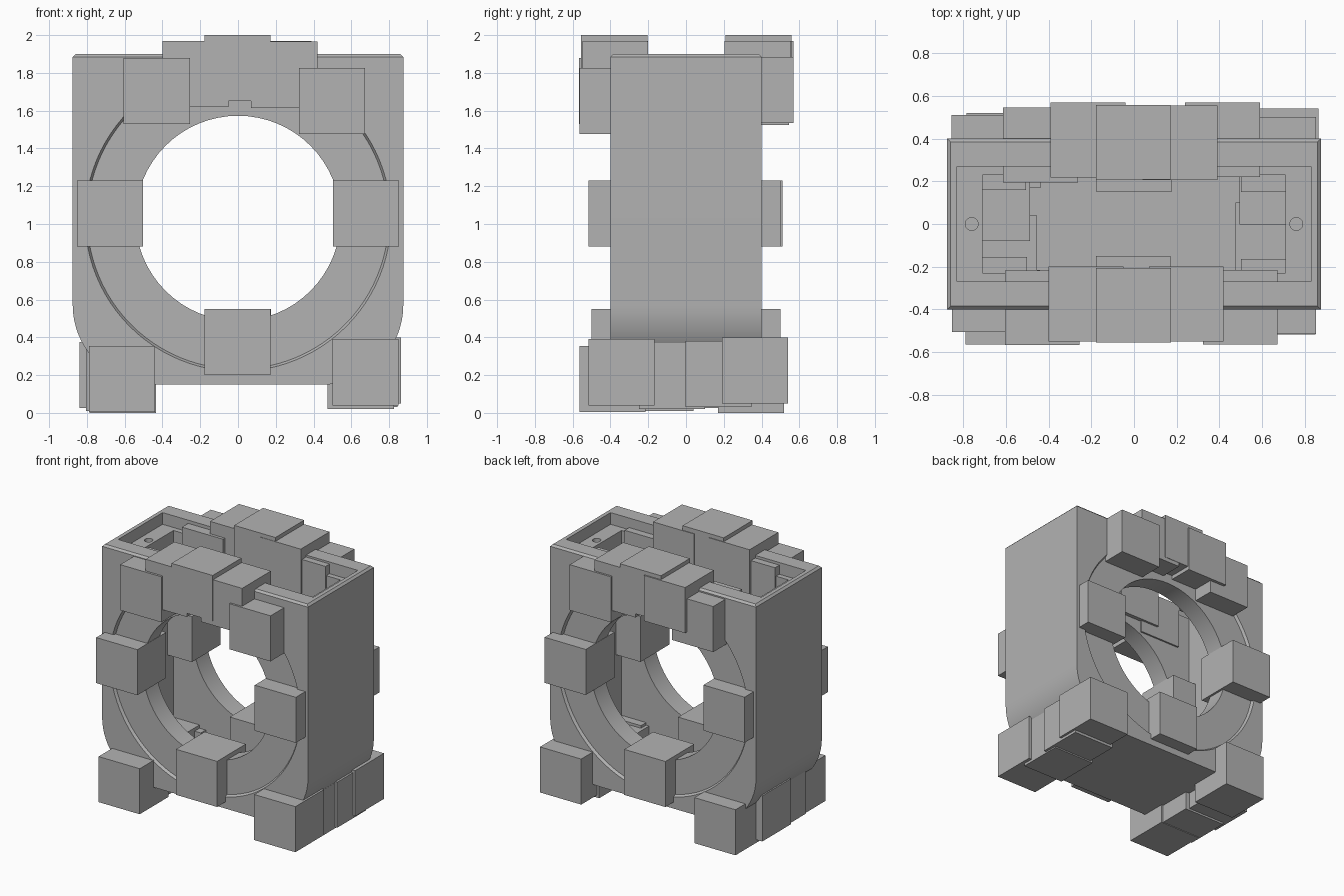
import bpy, bmesh, math
from mathutils import Matrix

if "Cube" in bpy.data.objects:
    bpy.data.objects.remove(bpy.data.objects["Cube"])

grey = bpy.data.materials.new("light_grey")
grey.diffuse_color = (0.45, 0.45, 0.45, 1)
grey.use_nodes = True
grey.node_tree.nodes["Principled BSDF"].inputs["Base Color"].default_value = grey.diffuse_color
CZ = 1.03      # height of the ring centre
S = 0.35       # edge of every block


def make(name, bm, hidden=False):
    bmesh.ops.recalc_face_normals(bm, faces=bm.faces)
    me = bpy.data.meshes.new(name)
    bm.to_mesh(me)
    bm.free()
    ob = bpy.data.objects.new(name, me)
    bpy.context.collection.objects.link(ob)
    me.materials.append(grey)
    ob.hide_render = hidden
    return ob


def box(name, lo, hi, hidden=False):
    bm = bmesh.new()
    bmesh.ops.create_cube(bm, size=1)
    for v in bm.verts:
        v.co = [lo[i] + (v.co[i] + 0.5) * (hi[i] - lo[i]) for i in range(3)]
    return make(name, bm, hidden)


def cone(name, r1, r2, depth, matrix, sides=64):
    bm = bmesh.new()
    bmesh.ops.create_cone(bm, cap_ends=True, segments=sides, radius1=r1,
                          radius2=r2, depth=depth, matrix=matrix)
    return make(name, bm, True)


# Housing: outline with rounded lower corners, extruded along y
outline = [(0.875, 1.9)]
for i in range(17):
    a = -math.pi / 2 * i / 16
    outline.append((0.455 + 0.42 * math.cos(a), 0.57 + 0.42 * math.sin(a)))
outline += [(-x, z) for x, z in reversed(outline)]
bm = bmesh.new()
face = bm.faces.new([bm.verts.new((x, -0.4, z)) for x, z in outline])
ext = bmesh.ops.extrude_face_region(bm, geom=[face])
bmesh.ops.translate(bm, vec=(0, 0.8, 0),
                    verts=[g for g in ext["geom"] if isinstance(g, bmesh.types.BMVert)])
rim = [e for e in bm.edges if all(v.co.z > 1.89 for v in e.verts)]
bmesh.ops.bevel(bm, geom=rim, offset=0.015, segments=1, affect='EDGES')
housing = make("housing", bm)

# Cutters: top recess, inner cavity, through hole, ring recesses, screw holes
cutters = [
    box("recess_cutter", (-0.83, -0.27, 1.81), (0.83, 0.27, 2.2), True),
    box("cavity_cutter", (-0.71, -0.23, 0.30), (0.71, 0.23, 2.1), True),
    cone("hole_cutter", 0.543, 0.543, 1.2,
         Matrix.Translation((0, 0, CZ)) @ Matrix.Rotation(math.pi / 2, 4, 'X')),
]
for s in (-1, 1):
    cutters.append(cone("ring_cutter", 0.798, 0.822, 0.04,
                        Matrix.Translation((0, s * 0.4, CZ))
                        @ Matrix.Rotation(-s * math.pi / 2, 4, 'X'), 96))
    cutters.append(cone("screw_cutter", 0.03, 0.03, 0.3,
                        Matrix.Translation((s * 0.76, 0, 1.85)), 24))
for c in cutters:
    mod = housing.modifiers.new("cut", 'BOOLEAN')
    mod.operation = 'DIFFERENCE'
    mod.solver = 'EXACT'
    mod.object = c
bpy.context.view_layer.objects.active = housing
housing.select_set(True)
for mod in list(housing.modifiers):
    bpy.ops.object.modifier_apply(modifier=mod.name)
for c in cutters:
    bpy.data.objects.remove(c)
bpy.ops.object.shade_smooth_by_angle(angle=math.radians(30))

# Blocks by lowest corner: around the front ring, the back ring, and the feet
blocks = {
    "front_ring_block": [(-0.177, -0.555, 1.65), (-0.40, -0.55, 1.62), (0.07, -0.55, 1.615),
                         (-0.605, -0.567, 1.53), (0.322, -0.565, 1.477), (-0.852, -0.505, 0.88),
                         (0.502, -0.515, 0.88), (-0.178, -0.50, 0.20)],
    "back_ring_block": [(-0.178, 0.208, 1.65), (-0.39, 0.218, 1.62), (0.04, 0.205, 1.62),
                        (-0.613, 0.195, 1.525), (0.24, 0.22, 1.535), (-0.855, 0.16, 0.88),
                        (0.502, 0.15, 0.88), (-0.175, 0.15, 0.20)],
    "left_foot": [(-0.79, -0.565, 0.01), (-0.805, -0.31, 0.015),
                  (-0.838, -0.08, 0.03), (-0.785, 0.17, 0.005)],
    "right_foot": [(0.5, -0.517, 0.04), (0.475, -0.25, 0.02),
                   (0.495, -0.003, 0.03), (0.513, 0.19, 0.05)],
}
for name, corners in blocks.items():
    for p in corners:
        box(name, p, [c + S for c in p])
# Lowest foot touches the ground
for ob in bpy.data.objects:
    if ob.name.startswith("left_foot"):
        ob.location.z = -0.005
